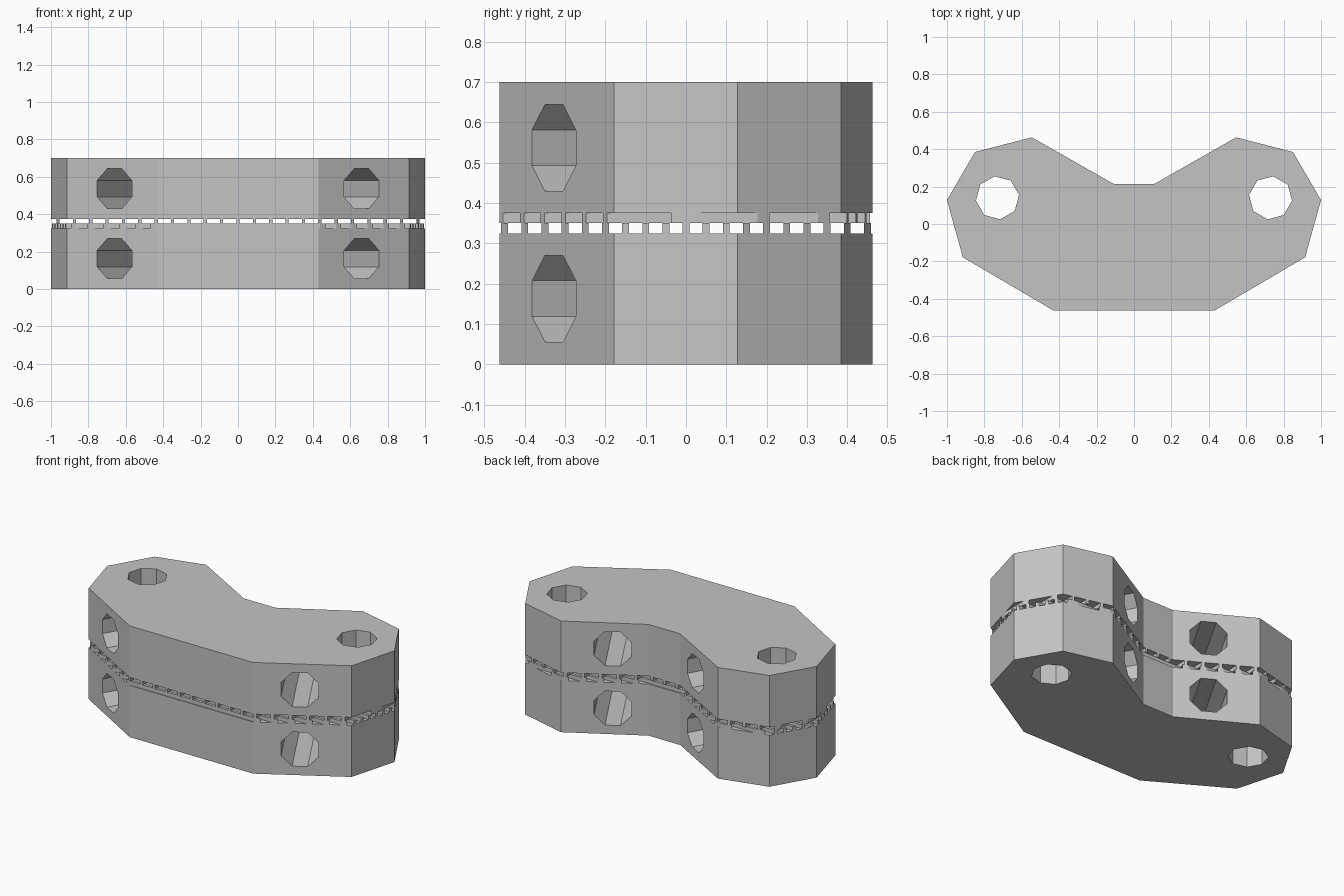
import bpy, bmesh
from math import radians
from mathutils import Matrix, Vector

cube = bpy.data.objects.get("Cube")
if cube:
    bpy.data.objects.remove(cube, do_unlink=True)

GREY = bpy.data.materials.new("plain grey")
GREY.diffuse_color = (0.55, 0.55, 0.55, 1)
GREY.use_nodes = True
GREY.node_tree.nodes["Principled BSDF"].inputs["Base Color"].default_value = GREY.diffuse_color

# Half of the boomerang outline, front to back; the other half is mirrored
HALF = [(0.43, -0.463), (0.915, -0.178), (1.0, 0.128),
        (0.85, 0.385), (0.546, 0.463), (0.11, 0.215)]
OUTLINE = HALF + [(-x, y) for x, y in reversed(HALF)]
HOLE_R = 0.116
BAR_W = 0.017
LOW, MID, HIGH, TOP = 0.325, 0.35, 0.375, 0.70


def finish(name, bm):
    bmesh.ops.recalc_face_normals(bm, faces=bm.faces)
    mesh = bpy.data.meshes.new(name)
    bm.to_mesh(mesh)
    bm.free()
    mesh.materials.append(GREY)
    ob = bpy.data.objects.new(name, mesh)
    bpy.context.collection.objects.link(ob)
    return ob


def prism(name, z0, z1):
    bm = bmesh.new()
    base = bm.faces.new([bm.verts.new((x, y, z0)) for x, y in OUTLINE])
    ext = bmesh.ops.extrude_face_region(bm, geom=[base])
    verts = [g for g in ext["geom"] if isinstance(g, bmesh.types.BMVert)]
    bmesh.ops.translate(bm, verts=verts, vec=(0, 0, z1 - z0))
    return finish(name, bm)


def bars(name, axis, pitch, count, z0, z1):
    """Parallel bars running along the given axis (0 = x, 1 = y)."""
    bm = bmesh.new()
    for k in range(-count, count + 1):
        size = [BAR_W, BAR_W, z1 - z0]
        size[axis] = 2.4
        pos = [k * pitch, k * pitch, (z0 + z1) / 2]
        pos[axis] = 0
        bmesh.ops.create_cube(bm, size=1, matrix=Matrix.Translation(pos) @ Matrix.Diagonal((*size, 1)))
    return finish(name, bm)


def octagon_hole(bm, start, end, turn):
    start, end = Vector(start), Vector(end)
    axis = end - start
    matrix = (Matrix.Translation((start + end) / 2)
              @ axis.to_track_quat('Z', 'Y').to_matrix().to_4x4()
              @ Matrix.Rotation(radians(turn), 4, 'Z'))
    bmesh.ops.create_cone(bm, cap_ends=True, segments=8, radius1=HOLE_R,
                          radius2=HOLE_R, depth=axis.length, matrix=matrix)


def boolean(ob, tool, operation):
    mod = ob.modifiers.new(operation.lower(), 'BOOLEAN')
    mod.operation = operation
    mod.solver = 'EXACT'
    mod.object = tool
    bpy.context.view_layer.objects.active = ob
    bpy.ops.object.modifier_apply(modifier=mod.name)


# Hole cutters: one upright hole per end, two level holes through each arm
bm = bmesh.new()
for side in (-1, 1):
    bmesh.ops.create_cone(
        bm, cap_ends=True, segments=8, radius1=HOLE_R, radius2=HOLE_R, depth=2,
        matrix=Matrix.Translation((side * 0.73, 0.14, 0.35)) @ Matrix.Rotation(radians(-7.5 * side), 4, 'Z'))
    for z in (0.163, 0.537):
        along = Vector((-side * 0.5, 0.866, 0))
        entry = Vector((side * 0.66, -0.327, z))
        octagon_hole(bm, entry - 0.3 * along, entry + 1.05 * along, 22.5)
hole_cutter = finish("hole_cutter", bm)
trim = prism("outline_trim", -0.1, 0.8)

# Two solid blocks
for name, z0, z1 in (("lower_block", 0, LOW), ("upper_block", HIGH, TOP)):
    boolean(prism(name, z0, z1), hole_cutter, 'DIFFERENCE')

# Two crossed layers of spacer bars between the blocks, trimmed to the outline
for layer in (bars("lower_spacer_bars", 0, 0.05, 9, LOW, MID),
              bars("upper_spacer_bars", 1, 0.0875, 11, MID, HIGH)):
    boolean(layer, trim, 'INTERSECT')
    boolean(layer, hole_cutter, 'DIFFERENCE')

for helper in (hole_cutter, trim):
    bpy.data.objects.remove(helper, do_unlink=True)
